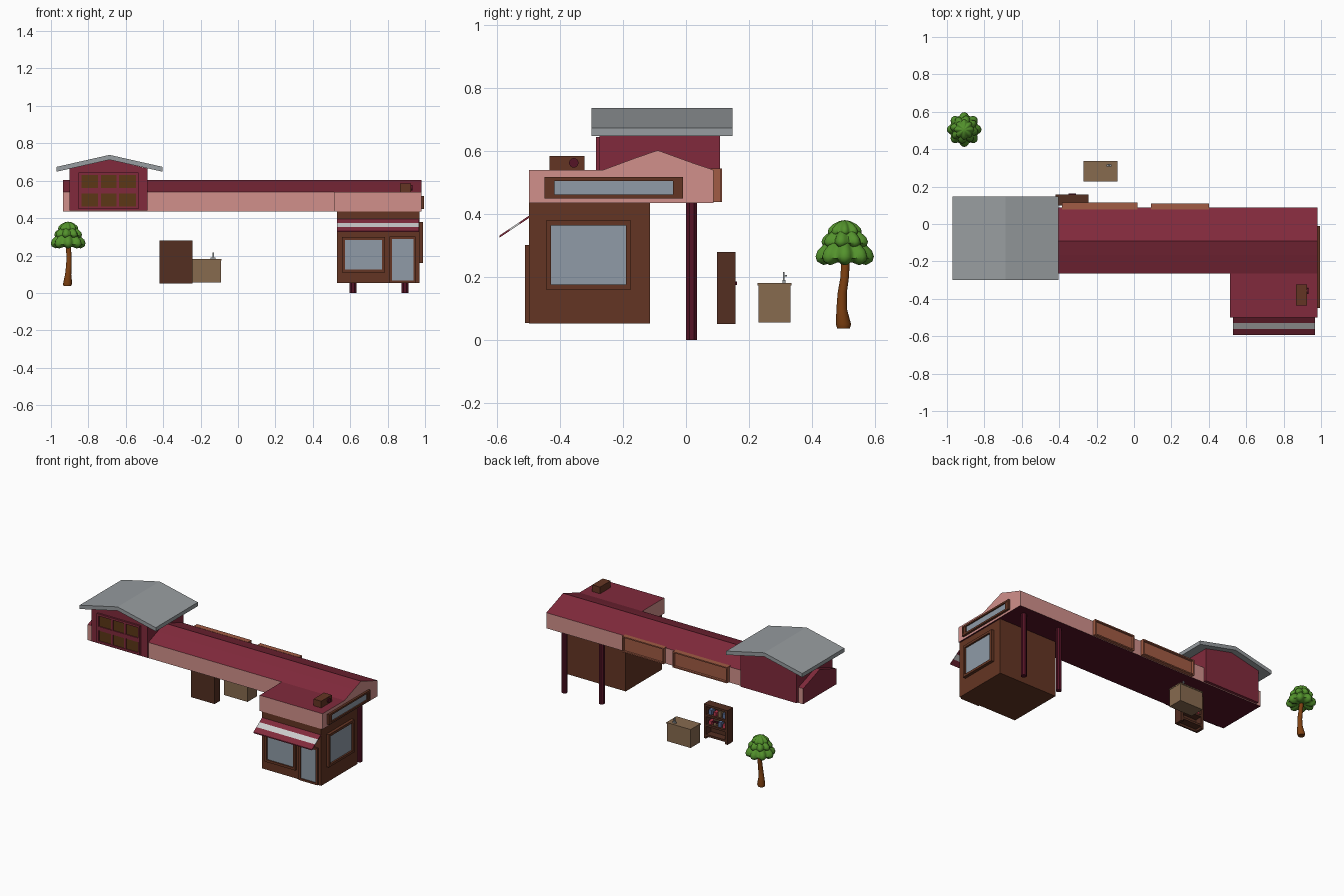
import bpy, bmesh, math
from mathutils import Vector

if "Cube" in bpy.data.objects:
    bpy.data.objects.remove(bpy.data.objects["Cube"])


def material(name, r, g, b):
    m = bpy.data.materials.new(name)
    m.diffuse_color = [(c / 255) ** 2.2 for c in (r, g, b)] + [1]
    m.use_nodes = True
    m.node_tree.nodes["Principled BSDF"].inputs["Base Color"].default_value = m.diffuse_color
    return m


PINK = material("pink", 208, 143, 138)
MAROON = material("maroon", 128, 46, 62)
DARK = material("dark_maroon", 85, 26, 42)
BROWN = material("brown", 100, 56, 40)
WOOD = material("dark_wood", 84, 50, 38)
PANE = material("amber_pane", 92, 58, 28)
TAN = material("tan", 134, 106, 80)
ORANGE = material("orange_wood", 160, 92, 70)
GLASS = material("glass", 142, 154, 166)
GREY = material("grey", 150, 155, 158)
WHITE = material("white", 205, 205, 205)
GREEN = material("leaf", 84, 145, 48)
BARK = material("bark", 125, 66, 24)
BLUE = material("blue", 90, 110, 150)
ROSE = material("rose", 190, 60, 80)


def finish(name, bm, *mats, pick=None):
    bmesh.ops.recalc_face_normals(bm, faces=bm.faces)
    if pick:
        for f in bm.faces:
            f.material_index = pick(f.normal)
    me = bpy.data.meshes.new(name)
    bm.to_mesh(me)
    bm.free()
    for m in mats:
        me.materials.append(m)
    ob = bpy.data.objects.new(name, me)
    bpy.context.collection.objects.link(ob)
    return ob


def boxes(name, mat, *items):
    """One object from boxes given as x0,x1,y0,y1,z0,z1."""
    bm = bmesh.new()
    for b in items:
        for v in bmesh.ops.create_cube(bm, size=1)["verts"]:
            v.co = [b[2 * i + (v.co[i] > 0)] for i in range(3)]
    return finish(name, bm, mat)


def extrude(name, pts, axis, a, b, *mats, pick=None):
    """Extrude a profile; axis 'x' takes (y,z) points, 'y' takes (x,z)."""
    bm = bmesh.new()
    at = (lambda p, d: (d, *p)) if axis == "x" else (lambda p, d: (p[0], d, p[1]))
    face = bm.faces.new([bm.verts.new(at(p, a)) for p in pts])
    geo = bmesh.ops.extrude_face_region(bm, geom=[face])["geom"]
    move = Vector((b - a, 0, 0) if axis == "x" else (0, b - a, 0))
    bmesh.ops.translate(bm, vec=move, verts=[g for g in geo if isinstance(g, bmesh.types.BMVert)])
    return finish(name, bm, *mats, pick=pick)


def smooth(ob, angle):
    bpy.ops.object.select_all(action="DESELECT")
    ob.select_set(True)
    bpy.context.view_layer.objects.active = ob
    bpy.ops.object.shade_smooth_by_angle(angle=math.radians(angle))


def tube(name, mat, path, radii, sides):
    bm = bmesh.new()
    rings = [[bm.verts.new((p[0] + r * math.cos(2 * math.pi * (i + .5) / sides),
                            p[1] + r * math.sin(2 * math.pi * (i + .5) / sides), p[2]))
              for i in range(sides)] for p, r in zip(path, radii)]
    for a, b in zip(rings, rings[1:]):
        for i in range(sides):
            j = (i + 1) % sides
            bm.faces.new((a[i], a[j], b[j], b[i]))
    bm.faces.new(rings[0])
    bm.faces.new(rings[-1])
    return finish(name, bm, mat)


def window(name, side, wall, depth, u0, u1, z0, z1, border, frame, fill, cols=1, rows=1, bar=.008):
    """Framed opening on a wall; side 'x' runs along y, side 'y' runs along x."""
    def box(a, b, c, d, t):
        w = sorted((wall - math.copysign(.01, depth), wall + depth * t))
        return (*w, a, b, c, d) if side == "x" else (a, b, *w, c, d)
    iu0, iu1, iz0, iz1 = u0 + border, u1 - border, z0 + border, z1 - border
    parts = [box(u0, iu0, z0, z1, 1), box(iu1, u1, z0, z1, 1),
             box(iu0, iu1, z0, iz0, 1), box(iu0, iu1, iz1, z1, 1)]
    for i in range(1, cols):
        c = iu0 + (iu1 - iu0) * i / cols
        parts.append(box(c - bar / 2, c + bar / 2, iz0, iz1, .8))
    for i in range(1, rows):
        c = iz0 + (iz1 - iz0) * i / rows
        parts.append(box(iu0, iu1, c - bar, c + bar, .9))
    boxes(name + "_frame", frame, *parts)
    boxes(name + "_panel", fill, box(iu0, iu1, iz0, iz1, .4))


# Long upper storey with low gable, and flat-topped front wing
def shell(n):
    return 1 if n.z > .3 else 2 if n.z < -.3 else 1 if n.x < -.9 else 0

extrude("main_hall", [(-.265, .435), (-.265, .54), (-.165, .577), (-.09, .603),
                      (.015, .565), (.088, .54), (.088, .435)],
        "x", -.935, .98, PINK, MAROON, DARK, pick=shell)
extrude("front_wing", [(-.5, .435), (-.5, .54), (-.26, .54), (-.26, .435)], "x", .512, .98,
        PINK, MAROON, DARK, pick=lambda n: 1 if n.z > .3 else 2 if n.z < -.3 else 0)

# Gabled tower with grey roof
extrude("tower", [(-.9, .44), (-.9, .665), (-.687, .713), (-.483, .665), (-.483, .44)],
        "y", -.275, .108, MAROON)
extrude("tower_roof", [(-.97, .648), (-.97, .674), (-.687, .738), (-.403, .674), (-.403, .648),
                       (-.687, .712)], "y", -.3, .148, GREY)
window("tower_window", "y", -.275, -.012, -.852, -.532, .448, .645, .014, MAROON, PANE, 3, 2, .014)

# Shop room below the wing
boxes("shop_room", BROWN, (.53, .97, -.5, -.115, .052, .436))
window("shop_window", "y", -.5, -.012, .556, .785, .11, .3, .016, BROWN, GLASS)
window("shop_door", "y", -.5, -.012, .81, .95, .054, .302, .013, BROWN, GLASS)
window("side_window", "x", .97, .02, -.445, -.175, .16, .38, .016, BROWN, GLASS)
window("side_long_window", "x", .98, .015, -.45, -.01, .45, .518, .012, BROWN, GLASS)
boxes("side_long_window_ends", BROWN, (.97, .993, -.45, -.418, .45, .518),
      (.97, .993, -.042, -.01, .45, .518))

# Striped sloping awning
for i in range(4):
    y0, y1 = -.465 - .032 * i, -.497 - .032 * i
    z0, z1 = .418 - .0215 * i, .3965 - .0215 * i
    extrude(f"awning_stripe_{i + 1}", [(y0, z0), (y1, z1), (y1, z1 - .007), (y0, z0 - .007)],
            "x", .53, .967, MAROON if i % 2 else WHITE)

# Rear posts
for i, x in enumerate((.615, .893)):
    tube(f"rear_post_{i + 1}", DARK, [(x, .018, 0), (x, .018, .436)], [.019, .019], 8)

# Rear wall boards
window("rear_board_1", "y", .088, .026, -.385, .02, .438, .545, .008, ORANGE, ORANGE)
window("rear_board_2", "y", .088, .022, .09, .4, .438, .545, .008, ORANGE, ORANGE)

# Rooftop unit with round vent
boxes("roof_unit", BROWN, (.867, .925, -.435, -.323, .538, .585))
bm = bmesh.new()
bmesh.ops.create_cone(bm, cap_ends=True, segments=16, radius1=.015, radius2=.015, depth=.01)
vent = finish("roof_unit_vent", bm, DARK)
vent.rotation_euler.y = math.pi / 2
vent.location = (.927, -.357, .563)

# Open bookcase facing the back
boxes("bookcase", WOOD, (-.42, -.243, .098, .108, .05, .28),
      (-.42, -.402, .108, .158, .05, .28), (-.261, -.243, .108, .158, .05, .28),
      *[(-.402, -.261, .108, .158, z, z + .014) for z in (.065, .132, .198, .266)])
for i, z in enumerate((.146, .212)):
    for j in range(4):
        x = -.395 + .034 * j
        boxes(f"shelf_item_{i}_{j}", (ROSE, BLUE, TAN)[(i + j) % 3],
              (x, x + .022, .112, .145, z, z + .024 + .008 * ((i + j) % 3)))
boxes("bookcase_handle", DARK, (-.35, -.31, .155, .162, .175, .185))

# Counter with tap
boxes("counter", TAN, (-.267, -.09, .23, .333, .055, .173))
boxes("counter_top", TAN, (-.27, -.088, .228, .336, .173, .181))
boxes("tap", GREY, (-.146, -.12, .307, .317, .18, .19), (-.137, -.129, .308, .314, .188, .216),
      (-.137, -.129, .308, .322, .202, .207))

# Tree: curved trunk and three lobed leaf tiers
TX, TY = -.908, .505
trunk = tube("tree_trunk", BARK,
             [(TX - .005, TY - .004, .036), (TX - .003, TY - .004, .05), (TX, TY - .01, .1),
              (TX + .004, TY - .008, .15), (TX + .004, TY, .2), (TX, TY + .003, .27)],
             [.021, .025, .017, .015, .014, .014], 12)
smooth(trunk, 40)


def leaf_tier(name, z, radius, height, turn):
    bm = bmesh.new()
    n = 56
    profile = [(.35, .12), (.75, 0), (.95, .12), (1, .3), (.93, .5), (.7, .75), (.35, .94)]
    rings = []
    for r, h in profile:
        ring = []
        for i in range(n):
            a = 2 * math.pi * i / n
            lobe = abs(math.cos(a * 4 + turn))
            rr = radius * r * (.8 + .22 * lobe * min(1, r + .1))
            zz = z + height * (h + .16 * r * (1 - lobe) * (1 if h < .3 else -.6))
            ring.append(bm.verts.new((TX + rr * math.cos(a), TY + rr * math.sin(a), zz)))
        rings.append(ring)
    for a, b in zip(rings, rings[1:]):
        for i in range(n):
            j = (i + 1) % n
            bm.faces.new((a[i], a[j], b[j], b[i]))
    for ring, h in ((rings[0], .2), (rings[-1], 1)):
        tip = bm.verts.new((TX, TY, z + height * h))
        for i in range(n):
            bm.faces.new((ring[i], ring[(i + 1) % n], tip))
    smooth(finish(name, bm, GREEN), 50)


leaf_tier("leaf_tier_low", .238, .091, .092, 0)
leaf_tier("leaf_tier_mid", .292, .074, .068, .8)
leaf_tier("leaf_tier_top", .33, .053, .051, 0)
